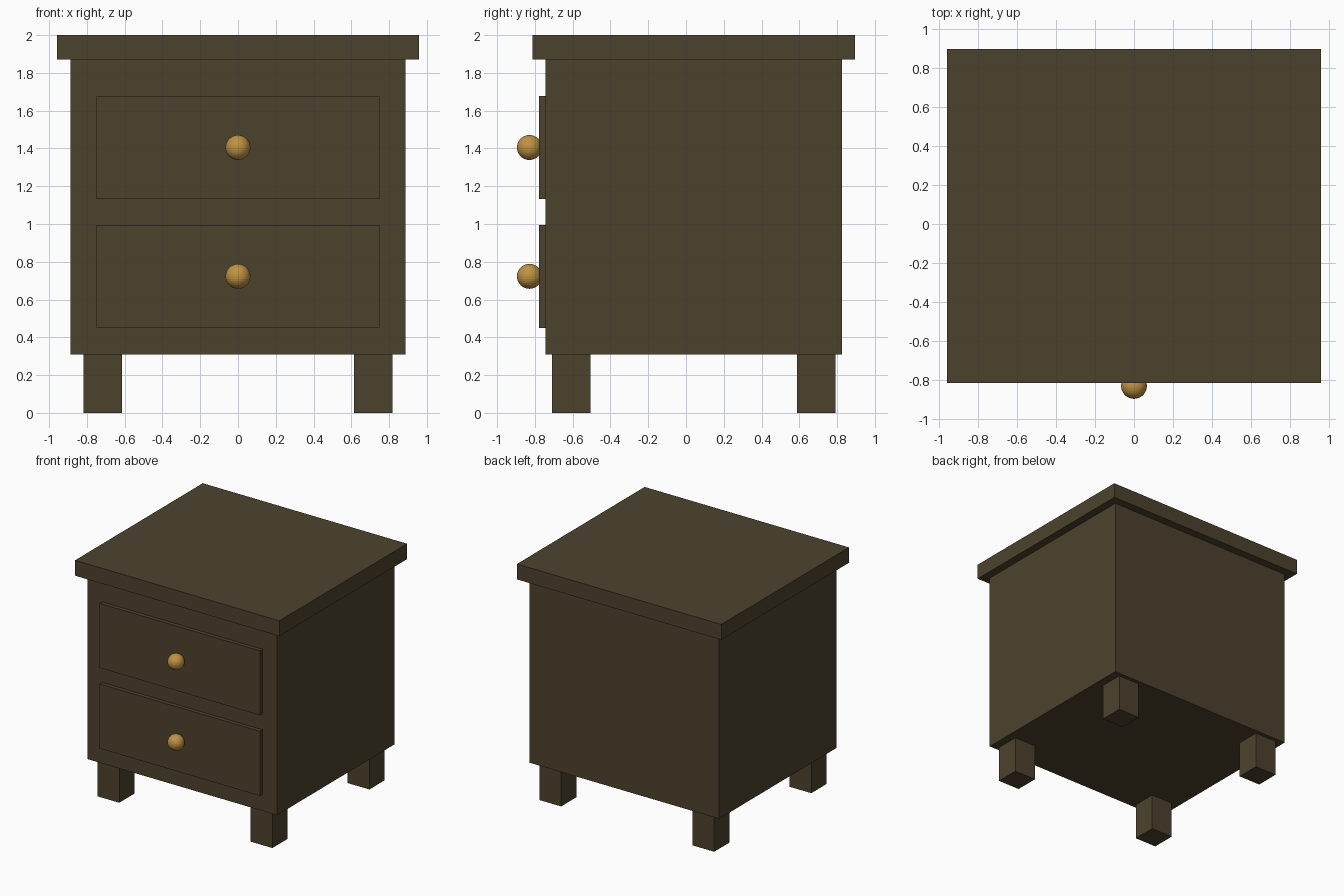
import bpy

cube = bpy.data.objects.get("Cube")
if cube:
    bpy.data.objects.remove(cube, do_unlink=True)


def make_material(name, color):
    mat = bpy.data.materials.new(name)
    mat.use_nodes = True
    mat.diffuse_color = color
    mat.node_tree.nodes["Principled BSDF"].inputs["Base Color"].default_value = color
    return mat


wood = make_material("dark_wood", (0.073, 0.055, 0.027, 1))
brass = make_material("brass", (0.52, 0.29, 0.056, 1))


def box(name, low, high):
    """Box spanning two opposite corners."""
    center = [(a + b) / 2 for a, b in zip(low, high)]
    bpy.ops.mesh.primitive_cube_add(size=1, location=center)
    obj = bpy.context.object
    obj.name = name
    obj.scale = [b - a for a, b in zip(low, high)]
    bpy.ops.object.transform_apply(location=False, rotation=False, scale=True)
    obj.data.materials.append(wood)
    return obj


# Cabinet and overhanging top
box("cabinet_body", (-0.888, -0.745, 0.31), (0.888, 0.825, 1.87))
box("table_top", (-0.957, -0.813, 1.87), (0.957, 0.895, 2.0))

# Drawer fronts with round knobs
for level, bottom in (("lower", 0.45), ("upper", 1.132)):
    top = bottom + 0.546
    box(level + "_drawer", (-0.75, -0.779, bottom), (0.75, -0.745, top))
    bpy.ops.mesh.primitive_uv_sphere_add(
        segments=32, ring_count=16, radius=0.066,
        location=(0, -0.829, (bottom + top) / 2))
    knob = bpy.context.object
    knob.name = level + "_knob"
    knob.data.materials.append(brass)

# Four square legs
for side, x in (("left", 0.717), ("right", -0.717)):
    for end, y in (("front", -0.608), ("back", 0.69)):
        box(f"{end}_{side}_leg", (x - 0.102, y - 0.102, 0), (x + 0.102, y + 0.102, 0.31))
